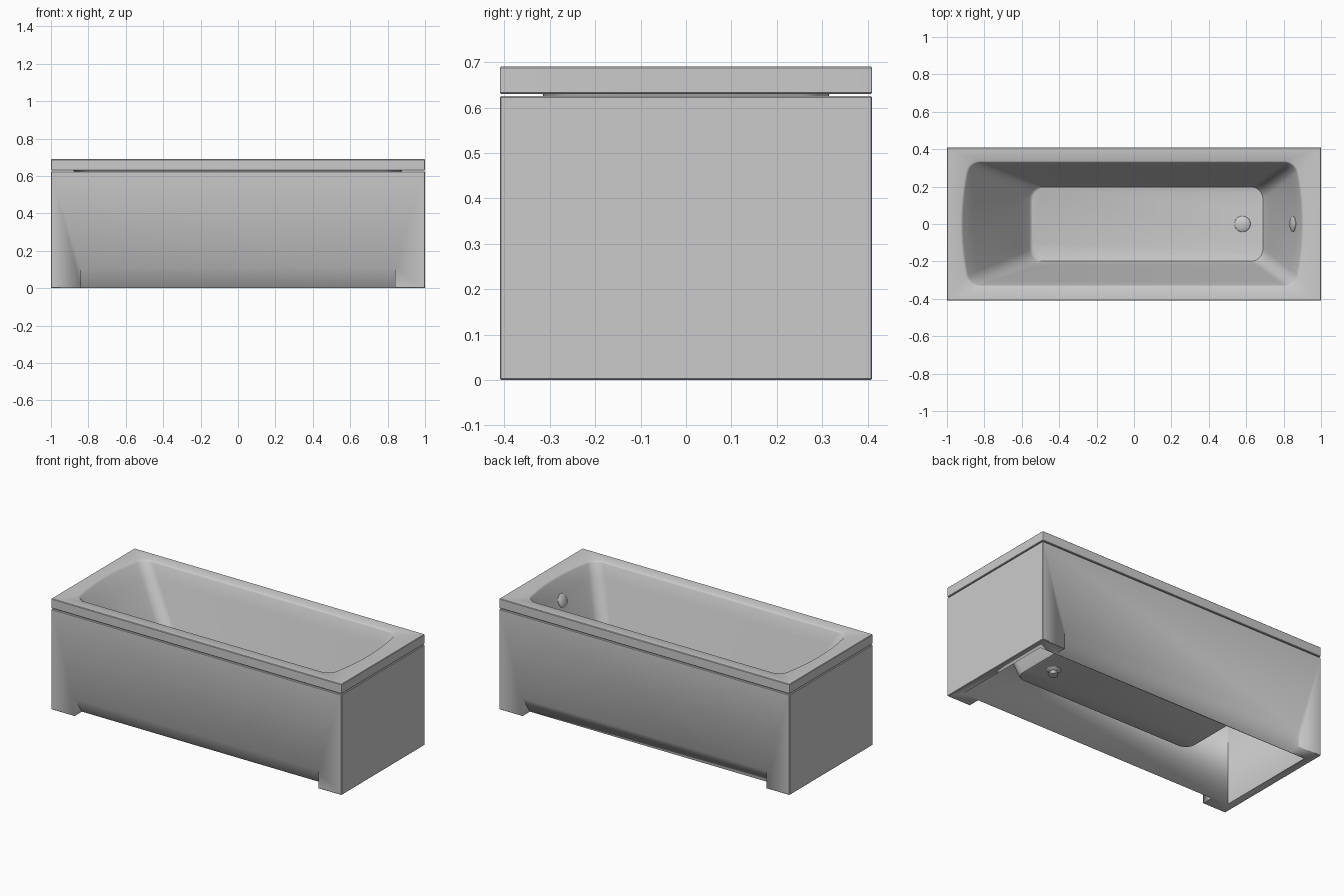
import bpy, bmesh, math

if "Cube" in bpy.data.objects:
    bpy.data.objects.remove(bpy.data.objects["Cube"])

RIM_TOP, RIM_LOW, FLOOR = 0.69, 0.63, 0.14


def finish(bm, name, angle=35):
    bmesh.ops.recalc_face_normals(bm, faces=bm.faces)
    me = bpy.data.meshes.new(name)
    bm.to_mesh(me)
    bm.free()
    ob = bpy.data.objects.new(name, me)
    bpy.context.collection.objects.link(ob)
    bpy.ops.object.select_all(action='DESELECT')
    bpy.context.view_layer.objects.active = ob
    ob.select_set(True)
    bpy.ops.object.shade_smooth_by_angle(angle=math.radians(angle))
    return ob


def ring(x0, x1, hy, r, bow, z, arc=8, end=10):
    """Rounded rectangle whose short ends bow outward; always the same point count."""
    pts = []
    corners = [(x1 - r, hy - r, 0), (x0 + r, hy - r, 90),
               (x0 + r, r - hy, 180), (x1 - r, r - hy, 270)]
    for k, (cx, cy, a0) in enumerate(corners):
        for i in range(arc + 1):
            a = math.radians(a0 + 90 * i / arc)
            pts.append((cx + r * math.cos(a), cy + r * math.sin(a)))
        if k in (1, 3):
            y0, s = pts[-1][1], (1 if k == 3 else -1)
            xe = x1 if k == 3 else x0
            for i in range(1, end):
                pts.append((xe, y0 + s * 2 * (hy - r) * i / end))
    mid = (x0 + x1) / 2
    return [(x - math.copysign(bow * (y / hy) ** 2, x - mid), y, z) for x, y in pts]


def basin_ring(z, grow=0.0):
    """Cross-section of the tapered basin at height z."""
    t = (RIM_TOP - z) / (RIM_TOP - FLOOR)
    mix = lambda a, b: a + (b - a) * t
    return ring(mix(-0.92, -0.55) - grow, mix(0.90, 0.69) + grow,
                mix(0.33, 0.20) + grow, mix(0.055, 0.065), mix(0.04, 0.0), z)


# Rim slab and basin, lofted as one sheet
c = 0.003
rings = [basin_ring(RIM_LOW, 0.001),
         ring(-1 + c, 1 - c, 0.41 - c, 0.003, 0, RIM_LOW),
         ring(-1, 1, 0.41, 0.004, 0, RIM_LOW + c),
         ring(-1, 1, 0.41, 0.004, 0, RIM_TOP - c),
         ring(-1 + c, 1 - c, 0.41 - c, 0.003, 0, RIM_TOP),
         basin_ring(RIM_TOP, 0.006),
         basin_ring(RIM_TOP - 0.003, 0.002),
         basin_ring(RIM_TOP - 0.010)]
rings += [basin_ring(RIM_TOP + (FLOOR - RIM_TOP) * k / 6) for k in range(1, 6)]
rings += [basin_ring(FLOOR + 0.012), basin_ring(FLOOR + 0.003, -0.002),
          basin_ring(FLOOR, -0.008)]
bm = bmesh.new()
loops = [[bm.verts.new(p) for p in r] for r in rings]
n = len(loops[0])
for a, b in zip(loops, loops[1:]):
    for i in range(n):
        j = (i + 1) % n
        bm.faces.new((a[i], a[j], b[j], b[i]))
bm.faces.new(loops[-1])
finish(bm, "tub_rim_and_basin")


# Surround panel: box, hollowed, with sloped toe recesses front and back
def box(name, hx, hy, z0, z1, bevel=0.0):
    bm = bmesh.new()
    bmesh.ops.create_cube(bm, size=1)
    for v in bm.verts:
        v.co = (v.co.x * 2 * hx, v.co.y * 2 * hy, z0 + (v.co.z + 0.5) * (z1 - z0))
    if bevel:
        bmesh.ops.bevel(bm, geom=bm.edges[:], offset=bevel, segments=1,
                        affect='EDGES', profile=0.5)
    return finish(bm, name)


def wedge(name, side):
    outline = [(0.335 - 0.0136, -0.02), (0.41 + 0.0136, 0.13), (0.5, 0.13), (0.5, -0.02)]
    bm = bmesh.new()
    face = bm.faces.new([bm.verts.new((-0.84, side * y, z)) for y, z in outline])
    out = bmesh.ops.extrude_face_region(bm, geom=[face])
    bmesh.ops.translate(bm, vec=(1.68, 0, 0),
                        verts=[g for g in out["geom"] if isinstance(g, bmesh.types.BMVert)])
    return finish(bm, name)


def cut(target, cutter):
    mod = target.modifiers.new("cut", 'BOOLEAN')
    mod.operation, mod.solver, mod.object = 'DIFFERENCE', 'EXACT', cutter
    cutter.hide_render = True
    bpy.context.view_layer.objects.active = target
    bpy.ops.object.modifier_move_to_index(modifier=mod.name, index=0)
    bpy.ops.object.modifier_apply(modifier=mod.name)
    bpy.data.objects.remove(cutter)


panel = box("surround_panel", 1.0, 0.41, 0.0, 0.625, 0.003)
cut(panel, box("cavity_cutter", 0.95, 0.328, -0.1, 0.8))
for side in (-1, 1):
    cut(panel, wedge("toe_recess_cutter", side))


# Turned fittings
def lathe(name, profile, loc, tilt=0.0, steps=32):
    bm = bmesh.new()
    vs = [bm.verts.new((r, 0, z)) for r, z in profile]
    es = [bm.edges.new(p) for p in zip(vs, vs[1:])]
    bmesh.ops.spin(bm, geom=vs + es, cent=(0, 0, 0), axis=(0, 0, 1),
                   angle=2 * math.pi, steps=steps)
    bmesh.ops.remove_doubles(bm, verts=bm.verts[:], dist=1e-5)
    ob = finish(bm, name)
    ob.location = loc
    ob.rotation_euler = (0, tilt, 0)
    return ob


dome = [(0, 0.014), (0.018, 0.012), (0.034, 0.008), (0.042, 0.003), (0.043, -0.001)]
stub = [(0.034, -0.008), (0.022, -0.012), (0.018, -0.022), (0.026, -0.024),
        (0.026, -0.034), (0, -0.034)]
lathe("drain", dome + stub, (0.58, 0, FLOOR))

z = 0.56
t = (RIM_TOP - z) / (RIM_TOP - FLOOR)
slope = math.atan2(RIM_TOP - FLOOR, 0.21)
lathe("overflow_cover", dome + [(0, -0.001)], (0.90 - 0.21 * t, 0, z), -slope)
